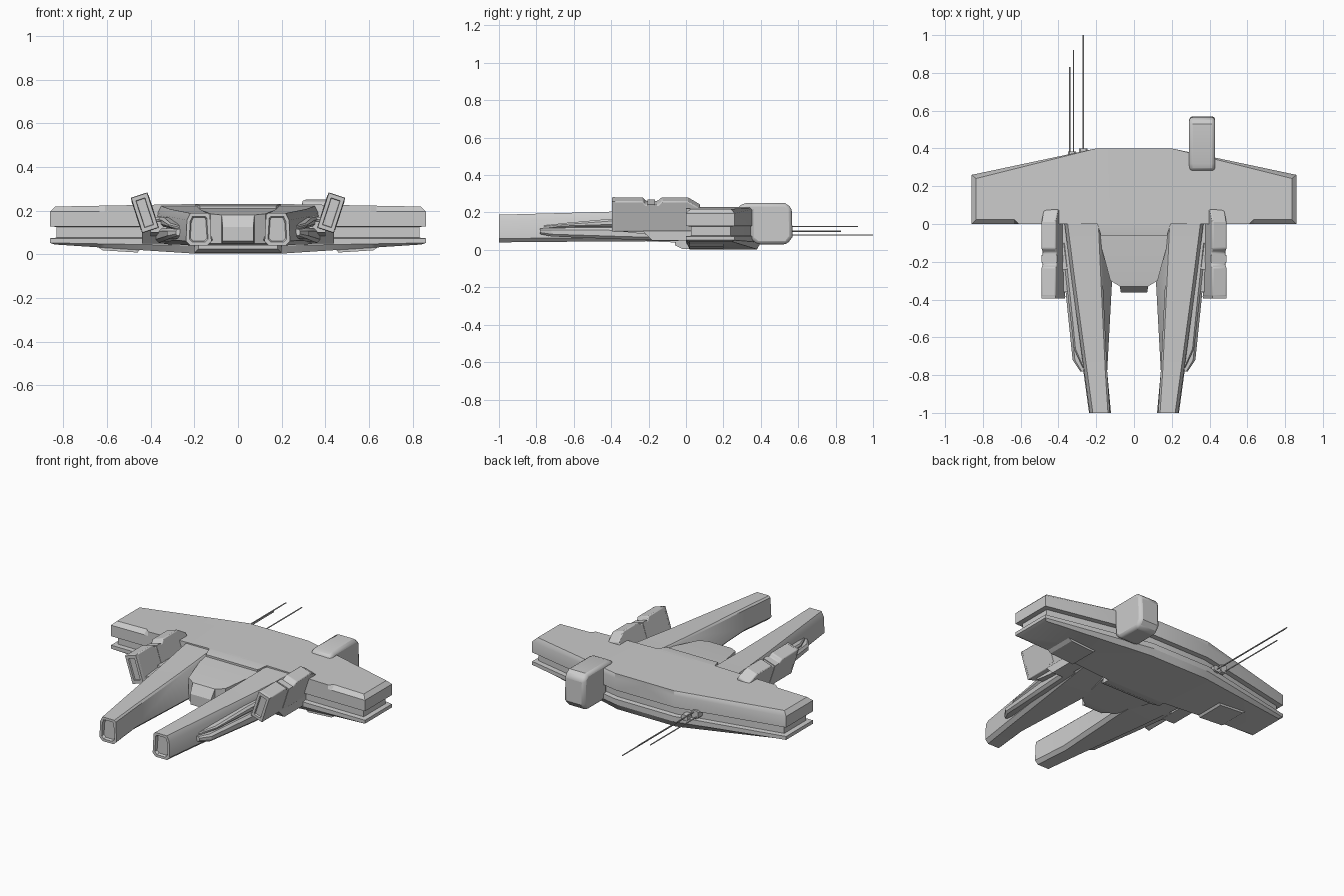
import bpy, bmesh, math
from mathutils import Matrix, Vector

if "Cube" in bpy.data.objects:
    bpy.data.objects.remove(bpy.data.objects["Cube"])


def finish(name, bm, mirror=False, bevel=0.0, merge=False):
    bmesh.ops.recalc_face_normals(bm, faces=bm.faces)
    me = bpy.data.meshes.new(name)
    bm.to_mesh(me)
    bm.free()
    ob = bpy.data.objects.new(name, me)
    bpy.context.collection.objects.link(ob)
    if bevel:
        b = ob.modifiers.new("bevel", 'BEVEL')
        b.width, b.segments, b.limit_method = bevel, 2, 'ANGLE'
        b.angle_limit = math.radians(40)
    if mirror:
        m = ob.modifiers.new("mirror", 'MIRROR')
        m.use_mirror_merge = merge
    return ob


def loft(name, rings, mirror=False, bevel=0.0):
    """Skin a list of equal-sized closed rings and cap both ends."""
    bm = bmesh.new()
    vs = [[bm.verts.new(p) for p in r] for r in rings]
    n = len(rings[0])
    for a, b in zip(vs, vs[1:]):
        for i in range(n):
            j = (i + 1) % n
            bm.faces.new((a[i], a[j], b[j], b[i]))
    bm.faces.new(vs[0])
    bm.faces.new(vs[-1])
    return finish(name, bm, mirror, bevel)


def rect(y, x0, x1, z0, z1, c=0.0):
    """Cross-section at y: rectangle, chamfered when c > 0."""
    if not c:
        return [(x0, y, z0), (x1, y, z0), (x1, y, z1), (x0, y, z1)]
    return [(x0 + c, y, z0), (x1 - c, y, z0), (x1, y, z0 + c), (x1, y, z1 - c),
            (x1 - c, y, z1), (x0 + c, y, z1), (x0, y, z1 - c), (x0, y, z0 + c)]


def side_profile(name, prof, x0, x1, mirror=False, bevel=0.0):
    """Extrude a (y, z) profile across x."""
    return loft(name, [[(x, y, z) for y, z in prof] for x in (x0, x1)], mirror, bevel)


# Wing hull: stacked half outlines with a groove round the rim
def hull_layer(d, zt, zm, top=False):
    f = 0.0 if top else d
    pts = [(0, f), (.2, f), (.61, f), (.635, d), (.86 - d, d),
           (.86 - d, .26 - d * .8), (.2, .4 - f), (0, .4 - f)]
    return [(x, y, zm + (zt - zm) * max(0, x - .2) / .66) for x, y in pts]


layers = [hull_layer(.02, .046, .003), hull_layer(0, .052, .04),
          hull_layer(0, .073, .073), hull_layer(.028, .076, .076),
          hull_layer(.028, .125, .125), hull_layer(0, .128, .128),
          hull_layer(0, .195, .2), hull_layer(.024, .218, .23, True)]
bm = bmesh.new()
vs = [[bm.verts.new(p) for p in r] for r in layers]
for a, b in zip(vs, vs[1:]):
    for i in range(7):
        bm.faces.new((a[i], a[i + 1], b[i + 1], b[i]))
for r in (vs[0], vs[-1]):
    bm.faces.new((r[0], r[1], r[6], r[7]))
    bm.faces.new(r[1:7])
finish("wing_hull", bm, mirror=True, merge=True)

# Belly pads under the wings
loft("belly_pad", [
    [(.44, y, .03), (.66, y, .045), (.62, y, .018), (.46, y, .008)]
    for y in (.02, .2)], mirror=True)

# Front deck lip and lower lip
loft("deck_lip", [rect(.02, -.2, .2, .15, .23), rect(0, -.195, .195, .15, .23),
                  rect(-.06, -.175, .175, .15, .222)])
loft("lower_lip", [rect(.05, -.2, .2, .003, .06), rect(-.02, -.2, .2, .005, .06),
                   rect(-.06, -.18, .18, .025, .06)])

# Centre body with a chamfered nose
loft("centre_body", [
    rect(.02, -.2, .2, .04, .215), rect(-.06, -.19, .19, .04, .21),
    rect(-.3, -.125, .125, .05, .185), rect(-.33, -.075, .075, .05, .18),
    rect(-.362, -.07, .07, .06, .125)])


# Forward prongs with recessed ends
def prong_ring(y, xt, xb, xo, zb, zt, c=.02):
    return [(xb + c, y, zb), (xo - c, y, zb), (xo, y, zb + c), (xo - .004, y, zt - 1.6 * c),
            (xo - c, y, zt), (xt + c * .5, y, zt), (xt, y, zt - c * .5), (xb, y, zb + c)]


loft("prong", [
    prong_ring(.03, .18, .12, .375, .05, .222), prong_ring(-.3, .165, .116, .333, .045, .207),
    prong_ring(-.78, .142, .142, .268, .043, .194), prong_ring(-1, .128, .122, .238, .04, .188),
    prong_ring(-1, .143, .137, .223, .055, .173, .014),
    prong_ring(-.985, .148, .142, .218, .06, .168, .014)], mirror=True)

# Side fairings on the outside of the prongs
loft("prong_fairing", [
    rect(-.78, .25, .285, .085, .115, .008), rect(-.72, .25, .325, .072, .118, .012),
    rect(-.38, .25, .36, .058, .12, .015), rect(-.1, .25, .385, .05, .12, .015)], mirror=True)
loft("upper_fairing", [
    rect(-.76, .23, .272, .11, .13, .005), rect(-.66, .23, .318, .12, .143, .008),
    rect(-.38, .23, .35, .125, .168, .012), rect(-.1, .23, .38, .125, .175, .012)], mirror=True)

# Tilted gun pods: body profile with a notch on top
TILT = Matrix.Translation((.427, 0, .19)) @ Matrix.Rotation(math.radians(18), 4, 'Y')


def tilted(ob):
    ob.data.transform(TILT)
    return ob


body = [(-.385, -.085), (.05, -.085), (.08, -.04), (.075, .045), (.01, .085), (-.13, .085),
        (-.15, .065), (-.215, .065), (-.23, .085), (-.385, .085)]
tilted(side_profile("gun_pod", body, -.04, .04, mirror=True, bevel=.006))
tilted(loft("gun_muzzle", [
    rect(-.38, -.04, .04, -.085, .085), rect(-.395, -.038, .038, -.083, .083),
    rect(-.395, -.022, .022, -.065, .065), rect(-.375, -.018, .018, -.06, .06)], mirror=True))
tilted(loft("gun_band", [rect(y, -.042, .042, -.07, .07) for y in (-.205, -.165)], mirror=True))

# Mirroring happens about x = 0 because the tilt is baked into the mesh
side_profile("gun_mount", [(-.24, .11), (-.18, .05), (.03, .05), (.03, .17), (-.24, .17)],
             .355, .44, mirror=True)
loft("gun_arm", [rect(-.36, .3, .4, .1, .15), rect(-.1, .28, .4, .07, .17)], mirror=True)

# Rear pod on one side
side_profile("rear_pod", [(.28, .2), (.28, .237), (.32, .25), (.53, .25), (.565, .225),
                          (.57, .07), (.54, .03), (.38, .03), (.345, .06), (.345, .2)],
             .292, .43, bevel=.018)

# Antennas and their sockets
for x, z, y1 in ((-.34, .10, .83), (-.32, .125, .92), (-.268, .08, 1.0)):
    bm = bmesh.new()
    bmesh.ops.create_cone(bm, cap_ends=True, segments=8, radius1=.0035, radius2=.0035,
                          depth=y1 - .34,
                          matrix=Matrix.Translation((x, (y1 + .34) / 2, z))
                          @ Matrix.Rotation(math.pi / 2, 4, 'X'))
    finish("antenna", bm)
loft("antenna_socket_inner", [rect(y, -.29, -.245, .065, .1, .008) for y in (.34, .4)])
loft("antenna_socket_outer", [rect(y, -.35, -.308, .088, .138, .008) for y in (.33, .385)])

# Smooth shading only where faces meet gently
for ob in bpy.data.objects:
    ob.select_set(True)
    bpy.context.view_layer.objects.active = ob
bpy.ops.object.shade_smooth_by_angle(angle=math.radians(25))
